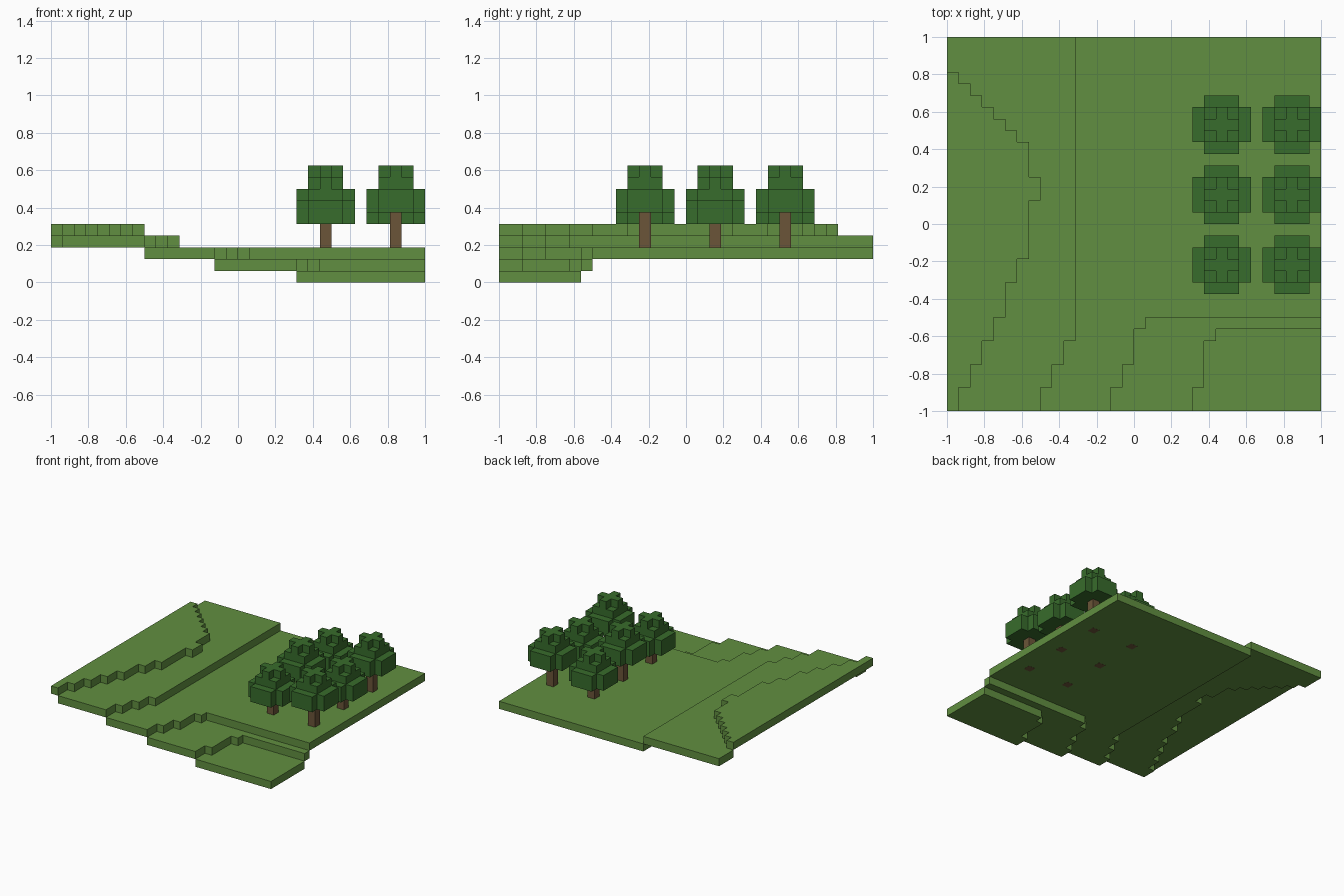
import bpy
import bmesh

VOXEL = 1 / 16
HALF = 16  # half the footprint, in voxels

if "Cube" in bpy.data.objects:
    bpy.data.objects.remove(bpy.data.objects["Cube"], do_unlink=True)


def make_material(name, color):
    mat = bpy.data.materials.new(name)
    mat.use_nodes = True
    mat.diffuse_color = (*color, 1)
    bsdf = mat.node_tree.nodes["Principled BSDF"]
    bsdf.inputs["Base Color"].default_value = (*color, 1)
    bsdf.inputs["Roughness"].default_value = 0.9
    return mat


grass = make_material("grass green", (0.12, 0.275, 0.052))
leaves = make_material("leaf green", (0.039, 0.15, 0.025))
bark = make_material("bark brown", (0.147, 0.091, 0.04))


def add_slab(bm, cells, bottom, top):
    """Extrude a set of grid cells into one clean slab; units are voxels."""
    part = bmesh.new()
    for x, y in cells:
        corners = ((x, y), (x + 1, y), (x + 1, y + 1), (x, y + 1))
        part.faces.new([part.verts.new((a, b, bottom)) for a, b in corners])
    bmesh.ops.remove_doubles(part, verts=part.verts[:], dist=0.01)
    grown = bmesh.ops.extrude_face_region(part, geom=part.faces[:])["geom"]
    lifted = [v for v in grown if isinstance(v, bmesh.types.BMVert)]
    bmesh.ops.translate(part, verts=lifted, vec=(0, 0, top - bottom))
    bmesh.ops.recalc_face_normals(part, faces=part.faces[:])
    bmesh.ops.dissolve_limit(part, angle_limit=0.01,
                             verts=part.verts[:], edges=part.edges[:])
    mesh = bpy.data.meshes.new("slab")
    part.to_mesh(mesh)
    part.free()
    bm.from_mesh(mesh)
    bpy.data.meshes.remove(mesh)


def finish(bm, name, mat):
    bmesh.ops.scale(bm, verts=bm.verts[:], vec=(VOXEL, VOXEL, VOXEL))
    mesh = bpy.data.meshes.new(name)
    bm.to_mesh(mesh)
    bm.free()
    mesh.materials.append(mat)
    obj = bpy.data.objects.new(name, mesh)
    bpy.context.collection.objects.link(obj)


def outline(*runs):
    """Expand (row count, x) runs, front to back, to one x per row."""
    return [x for count, x in runs for _ in range(count)]


# Terrace borders from the high left bank to the low front corner
borders = [
    outline((32, -HALF)),
    outline((2, -15), (2, -14), (2, -13), (2, -12), (3, -11), (2, -10),
            (5, -9), (2, -8), (3, -9), (1, -10), (1, -11), (1, -12),
            (1, -13), (1, -14), (1, -15), (3, -HALF)),
    outline((2, -8), (2, -7), (2, -6), (26, -5)),
    outline((2, -2), (2, -1), (3, 0), (1, 1), (24, HALF)),
    outline((2, 5), (4, 6), (1, 7), (25, HALF)),
    outline((32, HALF)),
]
names = ["top", "upper", "middle", "lower", "bottom"]

# Ground terraces, each one voxel thick
for i, name in enumerate(names):
    cells = [(x, row - HALF)
             for row, (x0, x1) in enumerate(zip(borders[i], borders[i + 1]))
             for x in range(x0, x1)]
    bm = bmesh.new()
    add_slab(bm, cells, 4 - i, 5 - i)
    finish(bm, f"{name}_terrace", grass)


def disc(radius, cut_corners):
    """Square of cells around the origin, optionally without its corners."""
    span = range(-radius, radius + 1)
    return [(x, y) for x in span for y in span
            if not (cut_corners and abs(x) == abs(y) == radius)]


def build_tree(number, x, y, base):
    # Trunk, rooted through the ground
    bm = bmesh.new()
    add_slab(bm, [(x, y)], 1.99, base + 0.5)
    finish(bm, f"trunk_{number}", bark)
    # Crown of three shrinking tiers
    bm = bmesh.new()
    tiers = [(disc(2, True), 0, 2), (disc(1, False), 2, 3), (disc(1, True), 3, 4)]
    for cells, low, high in tiers:
        add_slab(bm, [(x + a, y + b) for a, b in cells], base + low, base + high)
    finish(bm, f"crown_{number}", leaves)


# Grove of two columns and three rows, alternating short and tall
for col in range(2):
    for row in range(3):
        build_tree(col * 3 + row + 1, 7 + 6 * col, -4 + 6 * row,
                   5 + (col + row) % 2)
